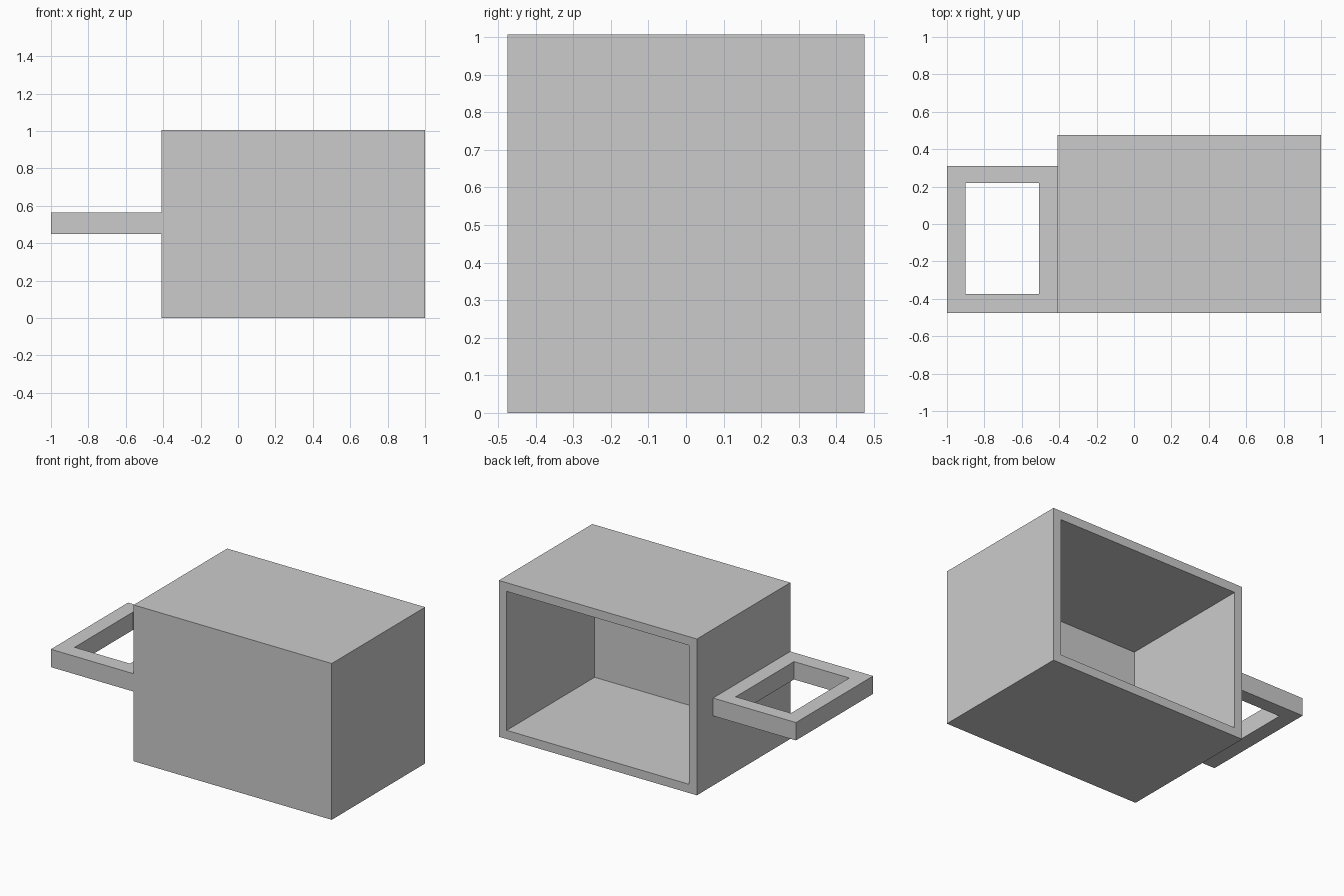
import bpy
import bmesh
from mathutils import Vector

if "Cube" in bpy.data.objects:
    bpy.data.objects.remove(bpy.data.objects["Cube"], do_unlink=True)

# One plain grey for everything
grey = bpy.data.materials.new("light_grey")
grey.use_nodes = True
colour = (0.6, 0.6, 0.6, 1.0)
grey.diffuse_color = colour
grey.node_tree.nodes["Principled BSDF"].inputs["Base Color"].default_value = colour


def ring(bm, low, high, axis, level):
    """Rectangle of four vertices at one level along an axis."""
    u, v = [i for i in range(3) if i != axis]
    verts = []
    for a, b in ((low, low), (high, low), (high, high), (low, high)):
        point = Vector((0, 0, 0))
        point[u], point[v], point[axis] = a[u], b[v], level
        verts.append(bm.verts.new(point))
    return verts


def bridge(bm, first, second):
    for i in range(4):
        j = (i + 1) % 4
        bm.faces.new((first[i], first[j], second[j], second[i]))


def finish(bm, name):
    bmesh.ops.recalc_face_normals(bm, faces=bm.faces)
    mesh = bpy.data.meshes.new(name)
    bm.to_mesh(mesh)
    bm.free()
    mesh.materials.append(grey)
    obj = bpy.data.objects.new(name, mesh)
    bpy.context.collection.objects.link(obj)
    return obj


# Hollow body, open at the back
wall = 0.056
low, high = Vector((-0.41, -0.475, 0)), Vector((1, 0.475, 1.006))
inset = Vector((wall, wall, wall))
bm = bmesh.new()
outer_front = ring(bm, low, high, 1, low.y)
outer_back = ring(bm, low, high, 1, high.y)
inner_back = ring(bm, low + inset, high - inset, 1, high.y)
inner_front = ring(bm, low + inset, high - inset, 1, low.y + wall)
bm.faces.new(outer_front)
bridge(bm, outer_front, outer_back)
bridge(bm, outer_back, inner_back)
bridge(bm, inner_back, inner_front)
bm.faces.new(inner_front)
finish(bm, "box_body")

# Rectangular loop handle on the side
low, high = Vector((-1, -0.475, 0.448)), Vector((-0.41, 0.31, 0.563))
hole_low, hole_high = Vector((-0.902, -0.373, 0)), Vector((-0.508, 0.22, 0))
bm = bmesh.new()
rings = [ring(bm, low, high, 2, low.z), ring(bm, low, high, 2, high.z),
         ring(bm, hole_low, hole_high, 2, high.z),
         ring(bm, hole_low, hole_high, 2, low.z)]
for i in range(4):
    bridge(bm, rings[i], rings[(i + 1) % 4])
finish(bm, "side_handle")
